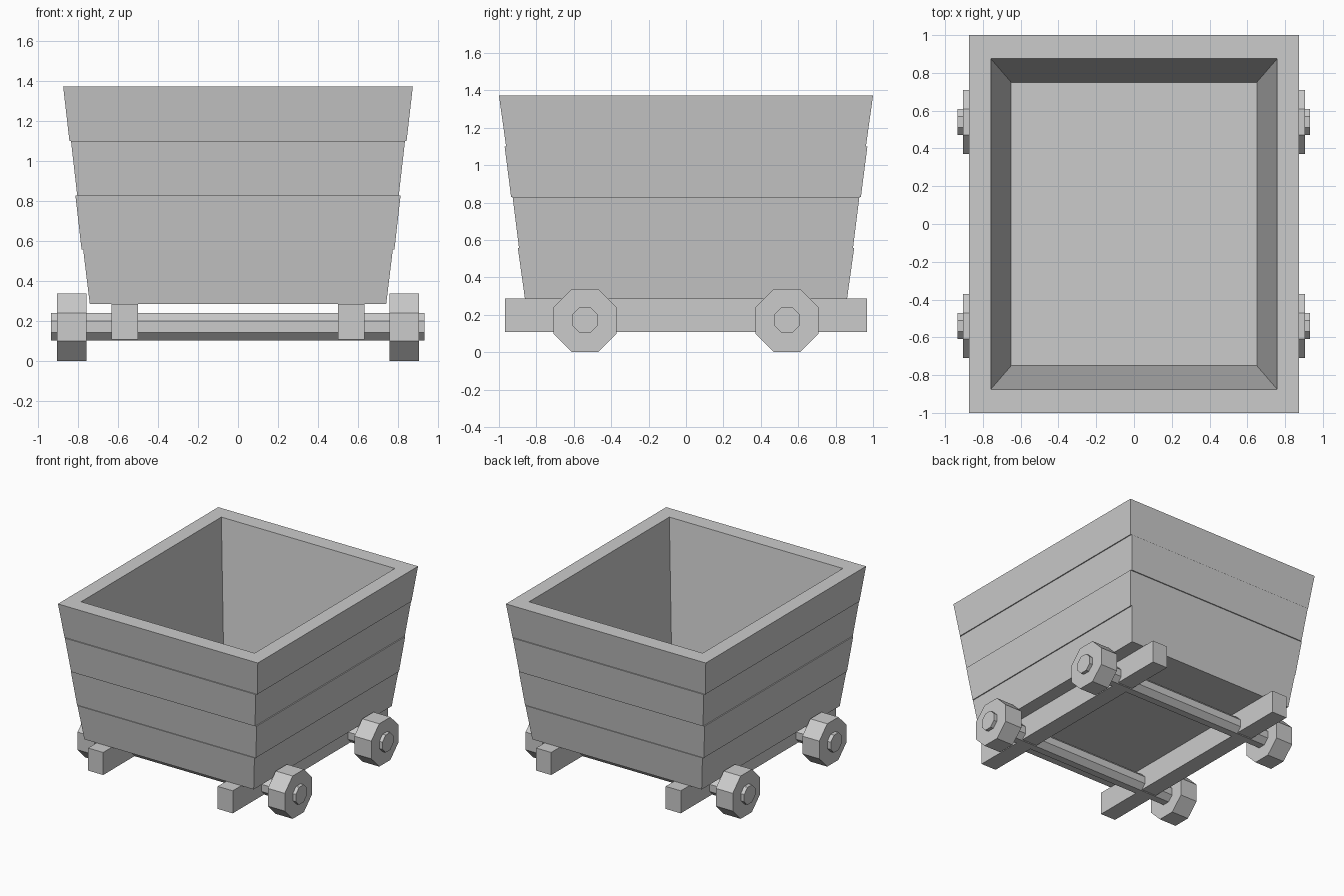
import bpy
import math

if "Cube" in bpy.data.objects:
    bpy.data.objects.remove(bpy.data.objects["Cube"])

def mesh_object(name, verts, faces):
    me = bpy.data.meshes.new(name)
    me.from_pydata(verts, [], faces)
    me.update()
    ob = bpy.data.objects.new(name, me)
    bpy.context.collection.objects.link(ob)
    return ob

def loft_rectangles(name, rings):
    """Skin a closed shell through rectangles given as (half x, half y, z)."""
    verts, faces = [], []
    for hx, hy, z in rings:
        verts += [(-hx, -hy, z), (hx, -hy, z), (hx, hy, z), (-hx, hy, z)]
    for r in range(len(rings) - 1):
        a, b = 4 * r, 4 * r + 4
        for i in range(4):
            j = (i + 1) % 4
            faces.append((a + i, a + j, b + j, b + i))
    last = len(verts) - 4
    faces.append((3, 2, 1, 0))
    faces.append((last, last + 1, last + 2, last + 3))
    return mesh_object(name, verts, faces)

def octagon_bar(name, apothem, x0, x1, y, z):
    """Eight-sided bar along x with flat top and bottom."""
    r = apothem / math.cos(math.pi / 8)
    verts = []
    for x in (x0, x1):
        for i in range(8):
            a = math.pi / 8 + i * math.pi / 4
            verts.append((x, y + r * math.cos(a), z + r * math.sin(a)))
    faces = [(i, (i + 1) % 8, 8 + (i + 1) % 8, 8 + i) for i in range(8)]
    faces = [f[::-1] for f in faces]
    faces += [tuple(range(7, -1, -1)), tuple(range(8, 16))]
    faces = [f[::-1] if len(f) == 4 else f for f in faces]
    return mesh_object(name, verts, faces)

# Tub: four stepped plank courses, flat rim, hollow inside
loft_rectangles("tub", [
    (0.740, 0.861, 0.285), (0.773, 0.899, 0.557),
    (0.781, 0.893, 0.557), (0.812, 0.927, 0.829),
    (0.803, 0.935, 0.829), (0.834, 0.970, 1.101),
    (0.842, 0.962, 1.101), (0.873, 1.000, 1.372),
    (0.758, 0.875, 1.372), (0.650, 0.750, 0.320),
])

# Chassis beams
for side, label in ((-1, "left"), (1, "right")):
    bpy.ops.mesh.primitive_cube_add(size=1, location=(side * 0.566, 0, 0.197))
    beam = bpy.context.object
    beam.name = label + "_beam"
    beam.scale = (0.132, 1.936, 0.178)

# Axles and wheels
for y, end in ((-0.54, "front"), (0.54, "back")):
    octagon_bar(end + "_axle", 0.069, -0.935, 0.932, y, 0.172)
    for side, label in ((-1, "left"), (1, "right")):
        x0, x1 = sorted((side * 0.757, side * 0.905))
        octagon_bar(f"{end}_{label}_wheel", 0.169, x0, x1, y, 0.170)
